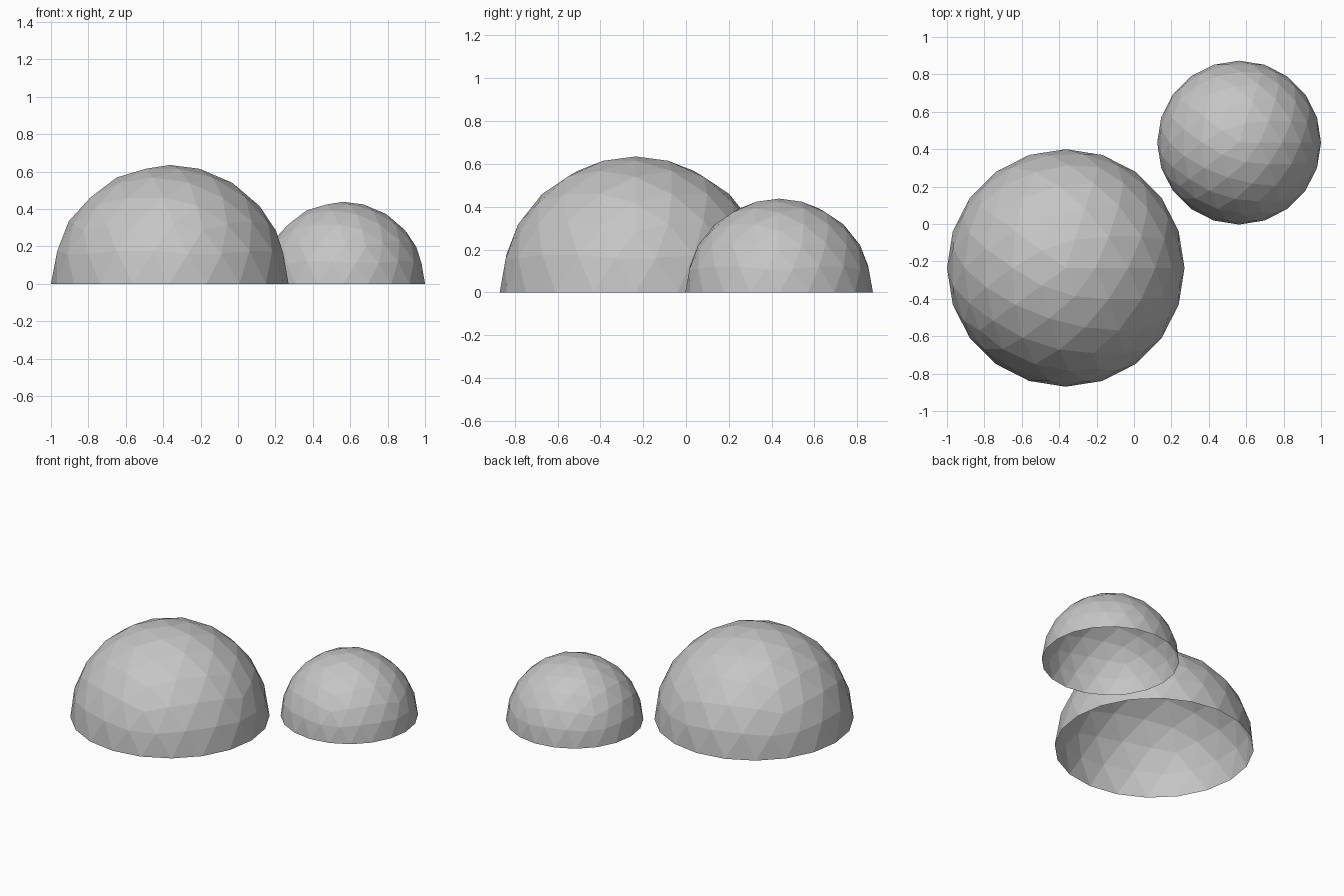
import bpy
import bmesh
from mathutils import Vector

if "Cube" in bpy.data.objects:
    bpy.data.objects.remove(bpy.data.objects["Cube"])

grey = bpy.data.materials.new("light_grey")
grey.diffuse_color = (0.56, 0.56, 0.56, 1)
grey.use_nodes = True
grey.node_tree.nodes["Principled BSDF"].inputs["Base Color"].default_value = grey.diffuse_color


def geodesic_dome(name, x, y, radius):
    """Open faceted half sphere standing on z = 0."""
    bm = bmesh.new()
    bmesh.ops.create_icosphere(bm, subdivisions=3, radius=radius)
    # Keep the upper half, cut along the ring of edges at the equator
    lower = [f for f in bm.faces if f.calc_center_median().z < 0]
    bmesh.ops.delete(bm, geom=lower, context='FACES')
    bmesh.ops.translate(bm, verts=bm.verts, vec=Vector((x, y, 0)))
    mesh = bpy.data.meshes.new(name)
    bm.to_mesh(mesh)
    bm.free()
    mesh.materials.append(grey)
    obj = bpy.data.objects.new(name, mesh)
    bpy.context.collection.objects.link(obj)
    return obj


# Two domes side by side
geodesic_dome("large_dome", -0.365, -0.235, 0.635)
geodesic_dome("small_dome", 0.562, 0.435, 0.438)
